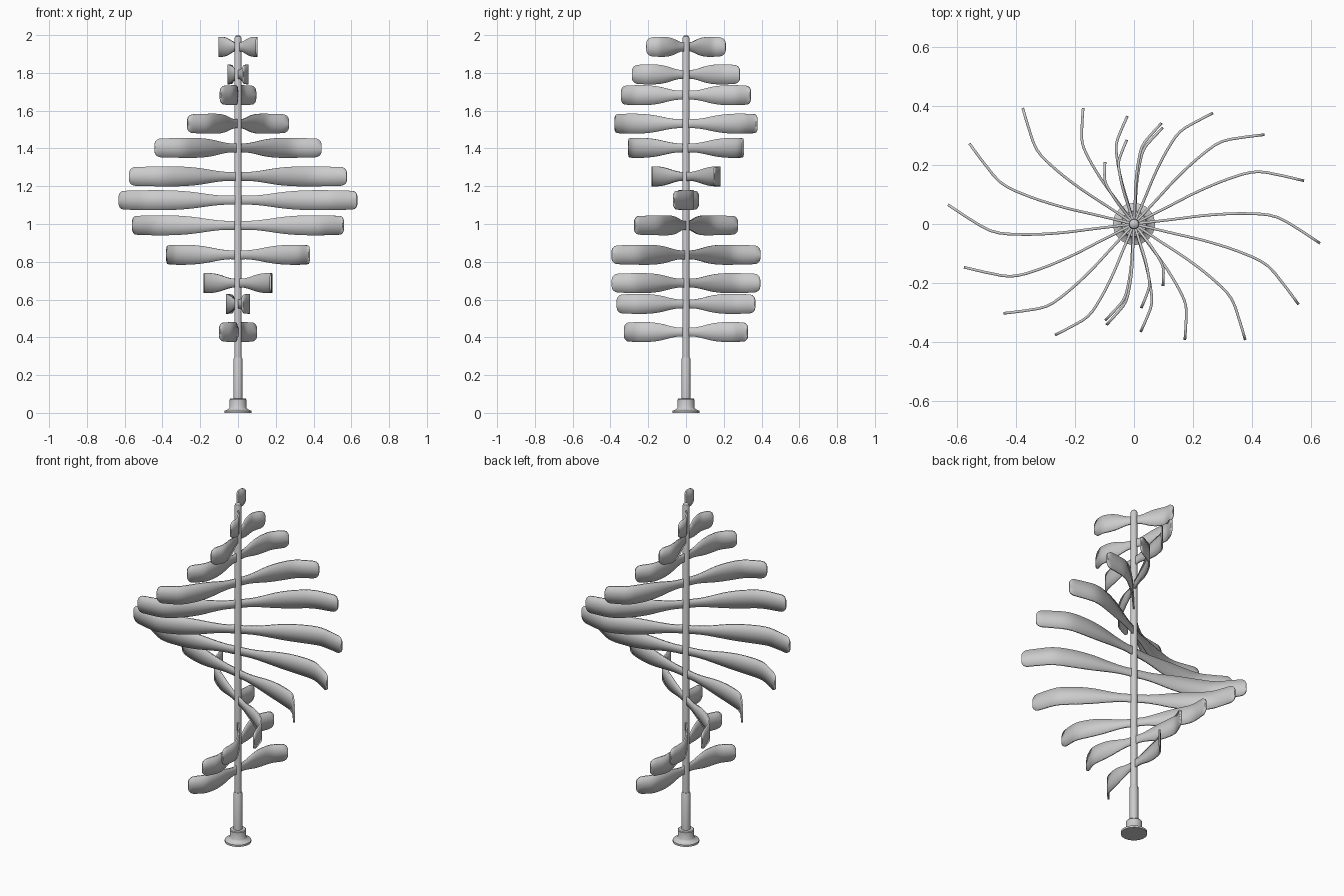
import bpy, bmesh, math

if "Cube" in bpy.data.objects:
    bpy.data.objects.remove(bpy.data.objects["Cube"])

# level height, reach of the blade tip
LEVELS = [(1.938, .232), (1.792, .286), (1.682, .354), (1.531, .461),
          (1.403, .535), (1.252, .594), (1.126, .633), (0.993, .62),
          (0.837, .544), (0.687, .429), (0.577, .366), (0.428, .34)]
# sideways curve of a blade, as fractions of its reach
CURVE = [(0, 0), (.2, .045), (.4, .09), (.6, .118), (.75, .117), (.88, .062), (1, 0)]
# half width along the blade
WIDTH = [(0, .024), (.12, .024), (.22, .030), (.38, .044), (.52, .051), (.7, .053), (1, .049)]


def smooth(pts, t):
    """Smooth interpolation through (x, y) points."""
    n = len(pts)
    i = max(k for k in range(n - 1) if pts[k][0] <= t or k == 0)

    def slope(k):
        a, b = pts[max(k - 1, 0)], pts[min(k + 1, n - 1)]
        return (b[1] - a[1]) / (b[0] - a[0])
    (x0, y0), (x1, y1) = pts[i], pts[i + 1]
    h = x1 - x0
    s = (t - x0) / h
    return ((2*s**3 - 3*s*s + 1) * y0 + (s**3 - 2*s*s + s) * h * slope(i)
            + (3*s*s - 2*s**3) * y1 + (s**3 - s*s) * h * slope(i + 1))


def finish(name, bm):
    bmesh.ops.recalc_face_normals(bm, faces=bm.faces)
    me = bpy.data.meshes.new(name)
    bm.to_mesh(me)
    bm.free()
    ob = bpy.data.objects.new(name, me)
    bpy.context.collection.objects.link(ob)
    bpy.ops.object.select_all(action='DESELECT')
    ob.select_set(True)
    bpy.context.view_layer.objects.active = ob
    bpy.ops.object.shade_smooth_by_angle(angle=math.radians(35))
    return ob


def blade_pair(name, z, reach, angle):
    """S-shaped strip running through the pole, tips rounded."""
    corner = .03
    stops = [i / 20 * (1 - corner / reach) for i in range(21)]
    stops += [1 - corner / reach * (1 - math.sin(a * math.pi / 12)) for a in range(1, 7)]
    right = []
    for t in stops:
        d = max(0, t - (1 - corner / reach)) * reach
        half = smooth(WIDTH, t) - (corner - math.sqrt(max(0, corner**2 - d*d)))
        right.append((t * reach, smooth(CURVE, t) * reach, half))
    path = [(-x, -y, h) for x, y, h in reversed(right[1:])] + right
    ca, sa = math.cos(angle), math.sin(angle)
    bm = bmesh.new()
    rows = [[bm.verts.new((x*ca - y*sa, x*sa + y*ca, z + k*h)) for k in (-1, 0, 1)]
            for x, y, h in path]
    for a, b in zip(rows, rows[1:]):
        for k in range(2):
            bm.faces.new((a[k], b[k], b[k+1], a[k+1]))
    ob = finish(name, bm)
    mod = ob.modifiers.new("thickness", 'SOLIDIFY')
    mod.thickness = .009
    mod.offset = 0


def lathe(name, profile, sides=32):
    bm = bmesh.new()
    vs = [bm.verts.new((r, 0, z)) for r, z in profile]
    es = [bm.edges.new(p) for p in zip(vs, vs[1:])]
    bmesh.ops.spin(bm, geom=vs + es, cent=(0, 0, 0), axis=(0, 0, 1),
                   angle=math.tau, steps=sides)
    bmesh.ops.remove_doubles(bm, verts=bm.verts, dist=1e-5)
    finish(name, bm)


# blades, each level turned a little further
for i, (z, reach) in enumerate(LEVELS):
    blade_pair(f"blade_pair_{i + 1}", z, reach, math.radians(115 - 20.15 * i))

# pole with domed top
lathe("pole", [(0, .05), (.018, .05), (.018, 1.985), (.0155, 1.993), (.009, 1.998), (0, 2.0)])
# lower sleeve
lathe("sleeve", [(0, .05), (.023, .05), (.023, .287), (.02, .293), (0, .293)])
# flared foot with collar
lathe("foot", [(0, 0), (.071, 0), (.071, .011), (.062, .015), (.05, .021), (.044, .03),
               (.044, .071), (.041, .075), (0, .075)])
